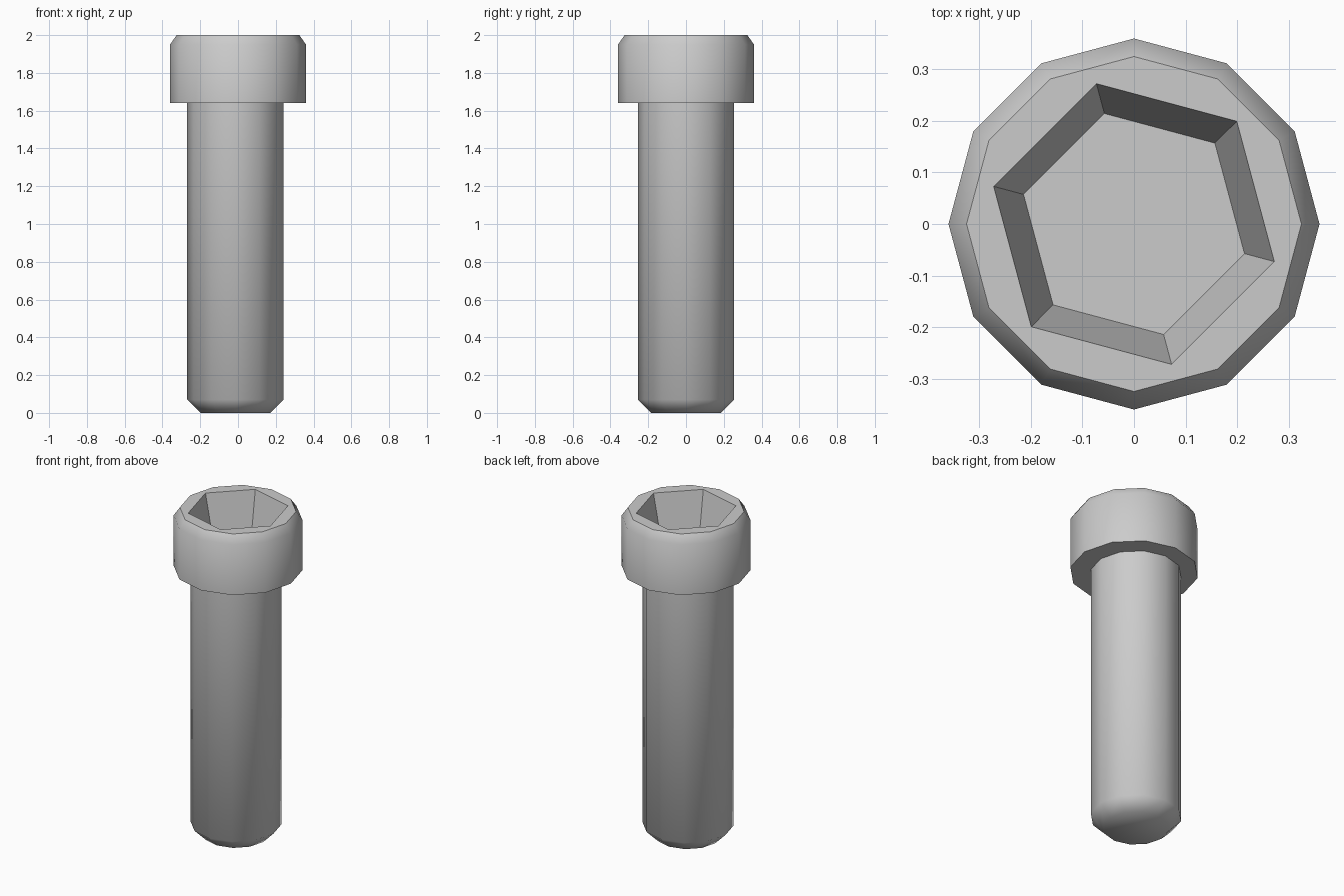
import bpy, bmesh
from math import sin, cos, radians

if "Cube" in bpy.data.objects:
    bpy.data.objects.remove(bpy.data.objects["Cube"])

bm = bmesh.new()

def ring(n, r, z, cx=0.0, phase=0.0):
    """Regular polygon of vertices."""
    return [bm.verts.new((cx + r * cos(radians(phase + 360 * i / n)),
                          r * sin(radians(phase + 360 * i / n)), z)) for i in range(n)]

def skin(a, b):
    """Quads between two rings with equal counts."""
    n = len(a)
    for i in range(n):
        j = (i + 1) % n
        bm.faces.new((a[i], a[j], b[j], b[i]))

# Shank with chamfered tip, then the head flange, wall and chamfer
SHANK_X = -0.014
rings = [
    ring(12, 0.185, 0.0, SHANK_X),
    ring(12, 0.255, 0.07, SHANK_X),
    ring(12, 0.255, 1.64, SHANK_X),
    ring(12, 0.36, 1.64),
    ring(12, 0.36, 1.95),
    ring(12, 0.325, 2.0),
]
bm.faces.new(rings[0][::-1])
for a, b in zip(rings, rings[1:]):
    skin(a, b)

# Tapered hex socket
rim = ring(6, 0.282, 2.0, phase=-15)
floor = ring(6, 0.222, 1.76, phase=-15)
skin(rim, floor)
bm.faces.new(floor)

# Flat top between the twelve-sided edge and the hex rim
top = rings[-1]
for k in range(6):
    a, b, c = top[2 * k - 1], top[2 * k], top[2 * k + 1]
    bm.faces.new((a, b, rim[k]))
    bm.faces.new((b, c, rim[(k + 1) % 6], rim[k]))

bmesh.ops.recalc_face_normals(bm, faces=bm.faces[:])
mesh = bpy.data.meshes.new("socket_cap_bolt")
bm.to_mesh(mesh)
bm.free()
bolt = bpy.data.objects.new("socket_cap_bolt", mesh)
bpy.context.collection.objects.link(bolt)

# Smooth sides, sharp rims
bpy.context.view_layer.objects.active = bolt
bolt.select_set(True)
bpy.ops.object.shade_smooth_by_angle(angle=radians(50))
